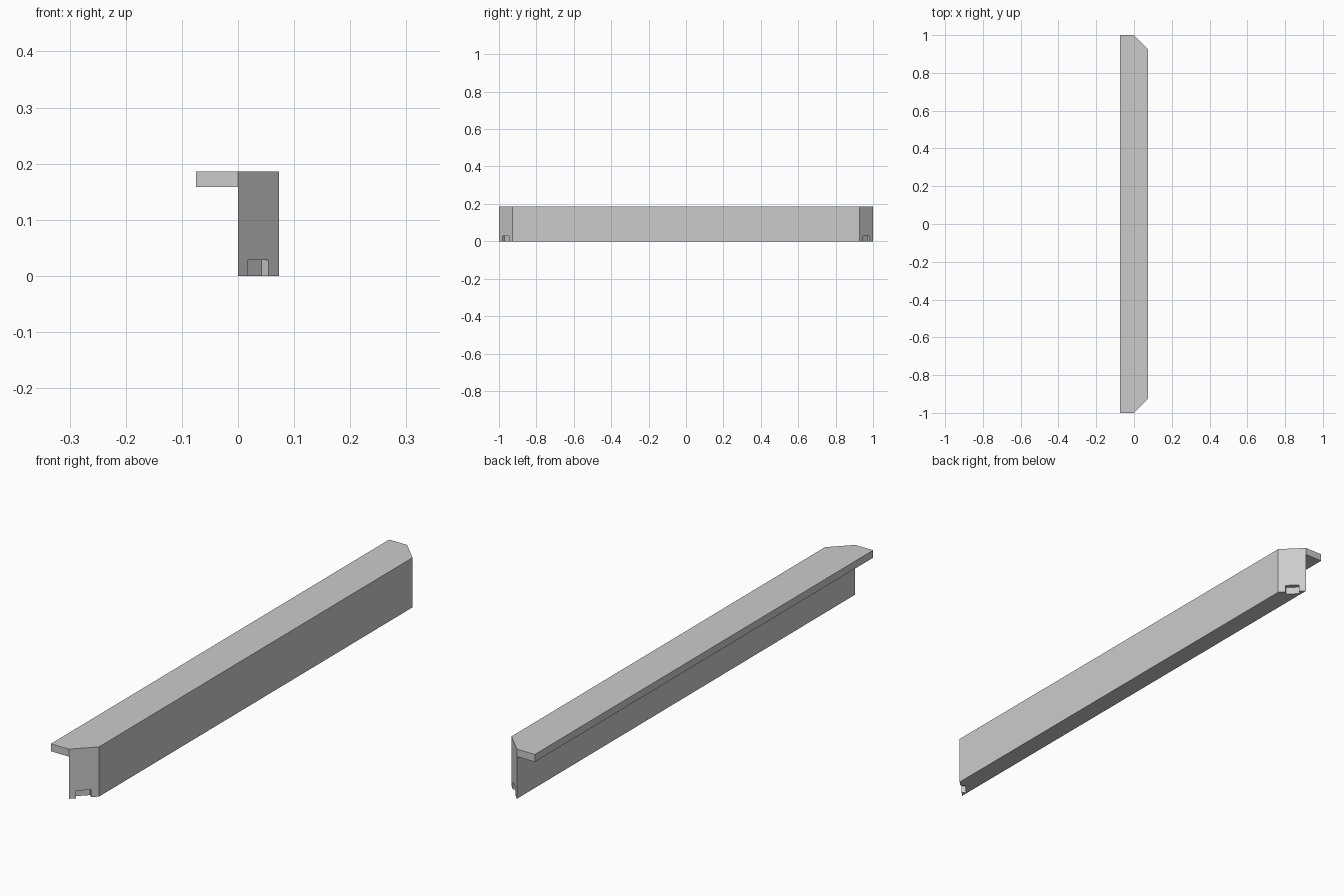
import bpy, bmesh, math
from mathutils import Matrix, Vector

cube = bpy.data.objects.get("Cube")
if cube:
    bpy.data.objects.remove(cube, do_unlink=True)

LIP_X, WALL_X = -0.0745, 0.0735   # outer edges of the lip and the wall
LIP_Z, TOP_Z = 0.158, 0.186       # underside of the lip and the top
NOTCH_W, NOTCH_D, NOTCH_H = 0.051, 0.017, 0.028

grey = bpy.data.materials.new("plain grey")
grey.use_nodes = True
colour = (0.6, 0.6, 0.6, 1)
grey.diffuse_color = colour
grey.node_tree.nodes["Principled BSDF"].inputs["Base Color"].default_value = colour


def make_object(name, bm):
    bmesh.ops.recalc_face_normals(bm, faces=bm.faces[:])
    mesh = bpy.data.meshes.new(name)
    bm.to_mesh(mesh)
    bm.free()
    mesh.materials.append(grey)
    obj = bpy.data.objects.new(name, mesh)
    bpy.context.scene.collection.objects.link(obj)
    return obj


# Angle-shaped rail: an L profile run along y, with the wall mitred at both ends
profile = [(LIP_X, LIP_Z), (0, LIP_Z), (0, 0), (WALL_X, 0),
           (WALL_X, TOP_Z), (0, TOP_Z), (LIP_X, TOP_Z)]
bm = bmesh.new()
front, back = [[bm.verts.new((x, side * (1 - max(x, 0)), z)) for x, z in profile]
               for side in (-1, 1)]
for i in range(len(profile)):
    j = (i + 1) % len(profile)
    bm.faces.new((front[i], front[j], back[j], back[i]))
for ring in (front, back):
    bm.faces.new([ring[i] for i in (0, 1, 5, 6)])
    bm.faces.new(ring[1:6])
# merge the two halves of the flat top
bmesh.ops.dissolve_edges(bm, edges=[bm.edges.get((front[5], back[5]))])
rail = make_object("edge_rail", bm)

# Small notch at the foot of each mitred end
for side, label in ((-1, "front"), (1, "back")):
    bm = bmesh.new()
    place = (Matrix.Translation(Vector((0.036, side * 0.964, 0)))
             @ Matrix.Rotation(-side * math.pi / 4, 4, "Z")
             @ Matrix.Diagonal((NOTCH_W, 2 * NOTCH_D, 2 * NOTCH_H, 1)))
    bmesh.ops.create_cube(bm, size=1, matrix=place)
    cutter = make_object(label + "_notch_cutter", bm)
    cutter.hide_render = True
    cut = rail.modifiers.new(label + "_notch", "BOOLEAN")
    cut.operation = "DIFFERENCE"
    cut.solver = "EXACT"
    cut.object = cutter
    bpy.context.view_layer.objects.active = rail
    bpy.ops.object.modifier_apply(modifier=cut.name)
    bpy.data.objects.remove(cutter, do_unlink=True)
